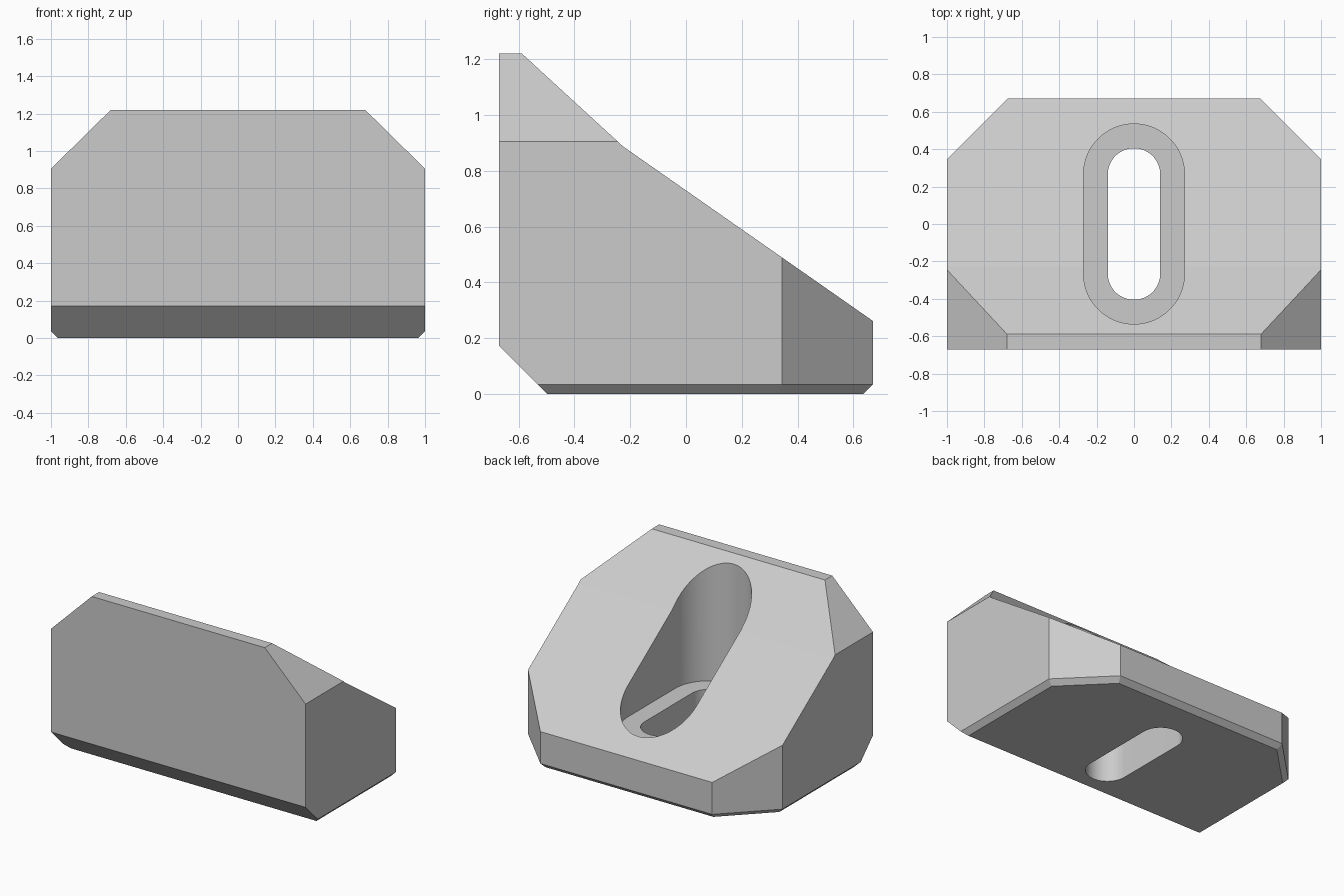
import bpy
import bmesh
from math import sin, cos, pi, radians
from mathutils import Vector

cube = bpy.data.objects.get("Cube")
if cube:
    bpy.data.objects.remove(cube, do_unlink=True)

grey = bpy.data.materials.new("light grey")
grey.use_nodes = True
colour = (0.6, 0.6, 0.6, 1)
grey.diffuse_color = colour
grey.node_tree.nodes["Principled BSDF"].inputs["Base Color"].default_value = colour


def prism(name, points, direction):
    """Extrude a closed outline along a direction into a solid object."""
    bm = bmesh.new()
    face = bm.faces.new([bm.verts.new(p) for p in points])
    top = bmesh.ops.extrude_face_region(bm, geom=[face])["geom"]
    bmesh.ops.translate(bm, vec=direction,
                        verts=[v for v in top if isinstance(v, bmesh.types.BMVert)])
    bmesh.ops.recalc_face_normals(bm, faces=bm.faces)
    mesh = bpy.data.meshes.new(name)
    bm.to_mesh(mesh)
    bm.free()
    obj = bpy.data.objects.new(name, mesh)
    bpy.context.collection.objects.link(obj)
    mesh.materials.append(grey)
    return obj


def slot(name, radius, reach, bottom, steps=48):
    """Upright cutter with rounded ends."""
    points = []
    for end in (1, -1):
        for i in range(steps + 1):
            a = pi * i / steps + (0 if end == 1 else pi)
            points.append((radius * cos(a), end * reach + radius * sin(a), bottom))
    return prism(name, points, (0, 0, 3))


# Wedge body: side profile extruded across the width
front, back, small = -0.67, 0.67, 0.035
profile = [(front, 0.172), (front + 0.172, 0), (back, 0), (back, 0.262),
           (-0.225, 0.887), (-0.588, 1.22), (front, 1.22)]
body = prism("wedge_block", [(-1, y, z) for y, z in profile], (2, 0, 0))

# Corner cuts, each a point on the plane and its outward direction
cuts = [((0, back - small, 0), (0, 1, -1))]
for s in (1, -1):
    cuts += [((s, 0, 0.905), (s, 0, 1.016)),                # upper front corners
             ((s, 0.345, 0), (s, 1, 0)),                    # upright back corners
             ((s * (1 - small), 0, 0), (s, 0, -1)),         # lower side edges
             ((s, 0.345 - small * 2 ** 0.5, 0),
              (s, 1, -(2 ** 0.5)))]                         # lower corner edges
bm = bmesh.new()
bm.from_mesh(body.data)
for point, normal in cuts:
    bmesh.ops.bisect_plane(bm, geom=bm.verts[:] + bm.edges[:] + bm.faces[:],
                           plane_co=point, plane_no=Vector(normal).normalized(),
                           clear_outer=True, dist=1e-5)
    rim = [e for e in bm.edges if e.is_boundary]
    bmesh.ops.holes_fill(bm, edges=rim, sides=0)
bmesh.ops.recalc_face_normals(bm, faces=bm.faces)
bm.to_mesh(body.data)
bm.free()

# Wide recess and the narrow slot through its floor
bpy.context.view_layer.objects.active = body
for cutter in (slot("recess_cutter", 0.27, 0.265, 0.32),
               slot("through_slot_cutter", 0.14, 0.265, -1)):
    cutter.hide_render = True
    mod = body.modifiers.new("cut", "BOOLEAN")
    mod.operation = "DIFFERENCE"
    mod.solver = "EXACT"
    mod.object = cutter
    bpy.ops.object.modifier_apply(modifier=mod.name)
    bpy.data.objects.remove(cutter, do_unlink=True)

# Smooth slot walls, crisp flat faces
bpy.ops.object.select_all(action="DESELECT")
body.select_set(True)
bpy.ops.object.shade_smooth_by_angle(angle=radians(5))
